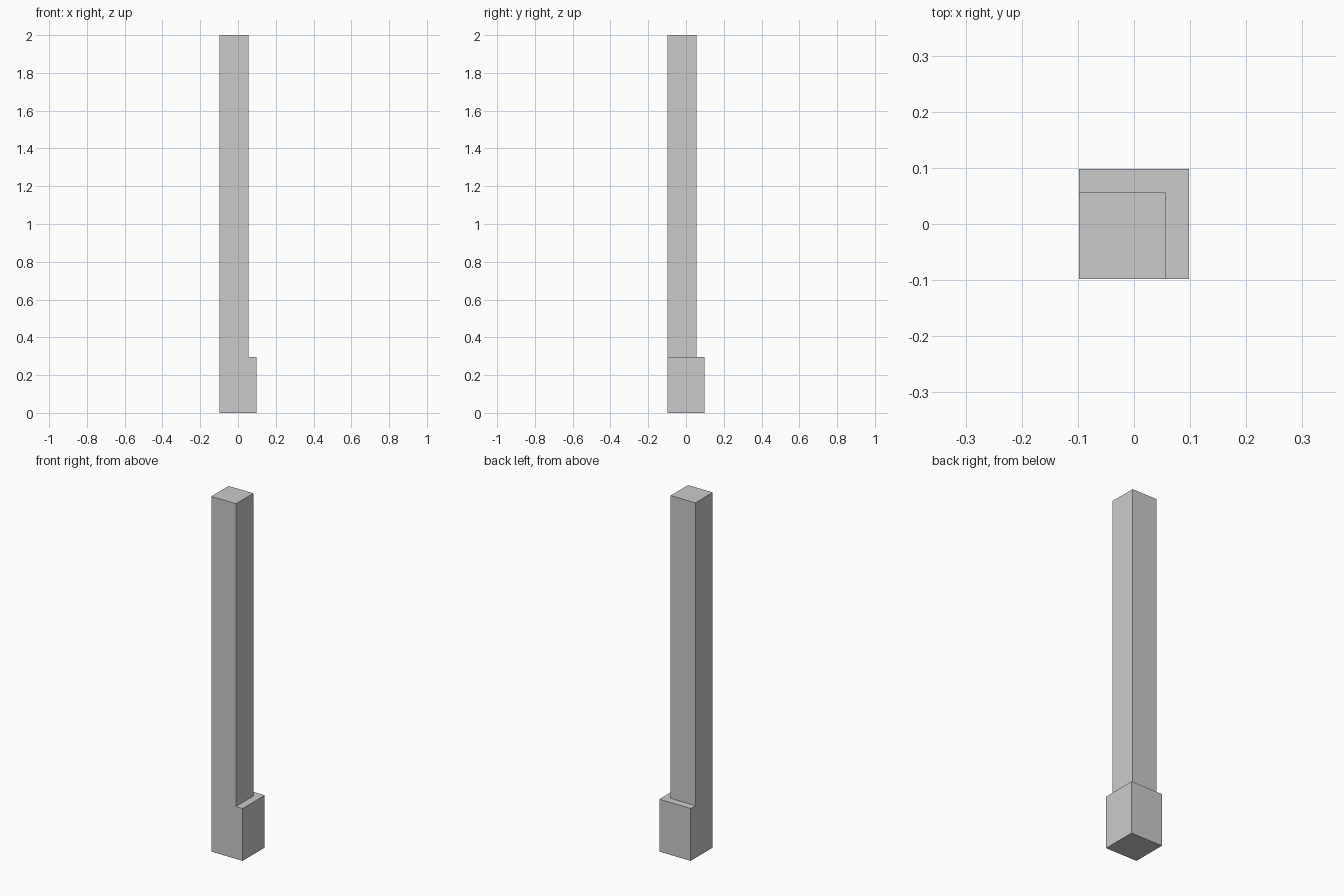
import bpy, bmesh
from mathutils import Matrix

if "Cube" in bpy.data.objects:
    bpy.data.objects.remove(bpy.data.objects["Cube"])

HALF = 0.098         # half width of the base block
BASE_H = 0.295       # base block height
POST_EDGE = 0.056    # right/back limit of the post
HEIGHT = 2.0

bm = bmesh.new()

# Base block
bmesh.ops.create_cube(bm, size=1.0, matrix=Matrix.Translation((0, 0, BASE_H / 2))
                      @ Matrix.Diagonal((2 * HALF, 2 * HALF, BASE_H, 1)))

# Mark out the post footprint on the block
for axis in ((1, 0, 0), (0, 1, 0)):
    bmesh.ops.bisect_plane(bm, geom=bm.verts[:] + bm.edges[:] + bm.faces[:],
                           plane_co=[c * POST_EDGE for c in axis], plane_no=axis)

# Raise the front-left corner into the tall post
foot = [f for f in bm.faces if f.normal.z > 0.9
        and all(v.co.x < POST_EDGE + 1e-4 and v.co.y < POST_EDGE + 1e-4 for v in f.verts)]
ext = bmesh.ops.extrude_face_region(bm, geom=foot)
for v in ext["geom"]:
    if isinstance(v, bmesh.types.BMVert):
        v.co.z = HEIGHT
old = [f for f in foot if f.is_valid]
if old:
    bmesh.ops.delete(bm, geom=old, context='FACES_ONLY')

# Merge flush faces into clean flat sides
bmesh.ops.dissolve_limit(bm, angle_limit=0.01, verts=bm.verts[:], edges=bm.edges[:])
bmesh.ops.recalc_face_normals(bm, faces=bm.faces[:])

mesh = bpy.data.meshes.new("corner_post")
bm.to_mesh(mesh)
bm.free()
bpy.context.collection.objects.link(bpy.data.objects.new("corner_post", mesh))
